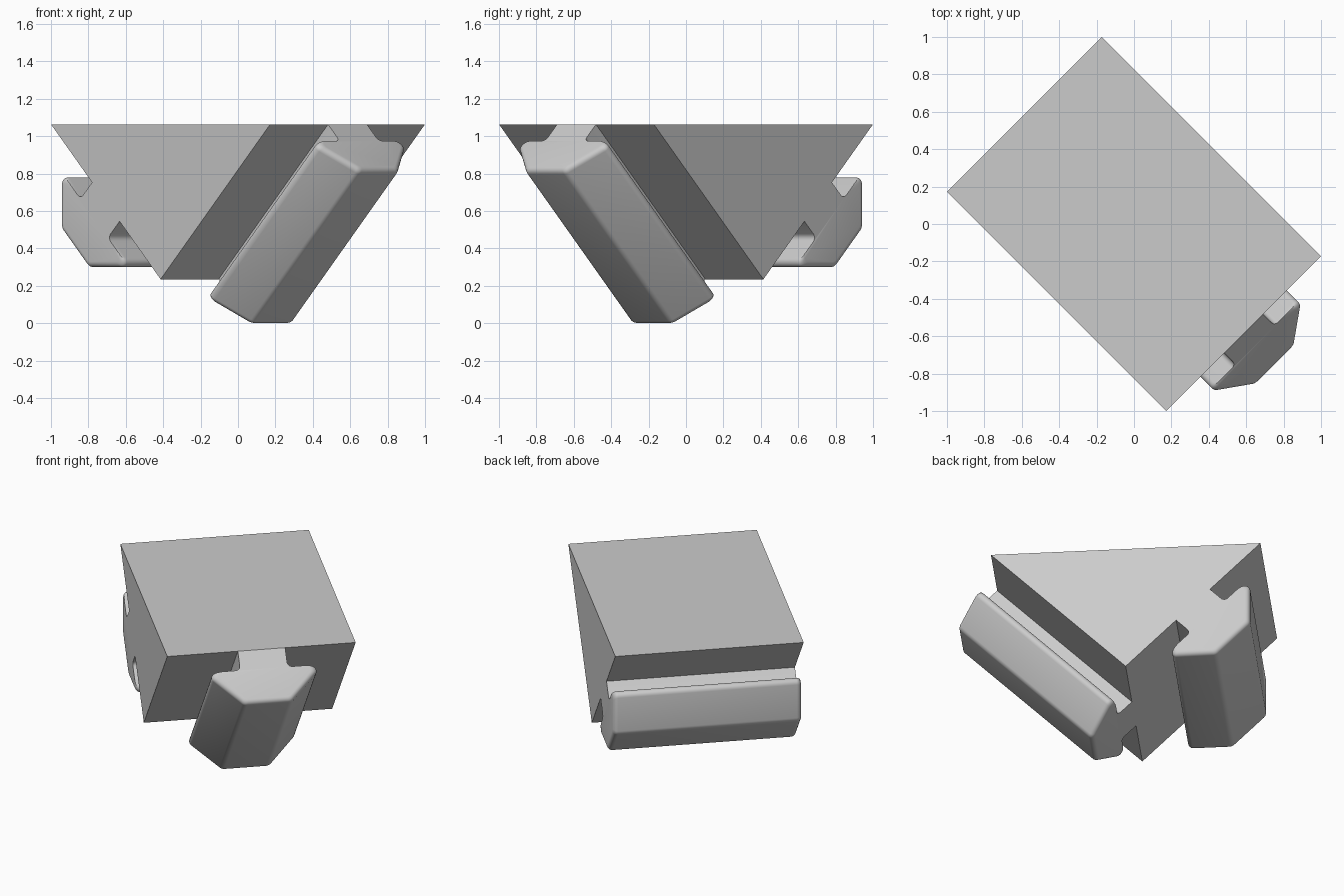
import bpy, bmesh, math
from mathutils import Matrix, Vector

cube = bpy.data.objects.get("Cube")
if cube:
    bpy.data.objects.remove(cube, do_unlink=True)

HALF = 0.828                    # half width and height of the wedge
SIDE = HALF * math.sqrt(2)      # edge of each square sloping face
KEEL = 0.235                    # height of the wedge's lower edge
ROUND = 0.03                    # edge rounding on the rails
NECK, UNDER, TOP, SLOPE = 0.147, 0.125, 0.347, 0.494

grey = bpy.data.materials.new("plain grey")
grey.use_nodes = True
grey.diffuse_color = (0.6, 0.6, 0.6, 1)
grey.node_tree.nodes["Principled BSDF"].inputs["Base Color"].default_value = (0.6, 0.6, 0.6, 1)


def frame(x, y, z, origin):
    """Matrix from three axes and an origin."""
    m = Matrix((x, y, z)).transposed().to_4x4()
    m.translation = origin
    return m


def loft(name, sections, matrix):
    """Join equal closed sections into a capped solid."""
    bm = bmesh.new()
    rings = [[bm.verts.new(matrix @ p) for p in s] for s in sections]
    for a, b in zip(rings, rings[1:]):
        for i in range(len(a)):
            j = (i + 1) % len(a)
            bm.faces.new((a[i], a[j], b[j], b[i]))
    bm.faces.new(rings[0])
    bm.faces.new(rings[-1])
    bmesh.ops.recalc_face_normals(bm, faces=bm.faces)
    mesh = bpy.data.meshes.new(name)
    bm.to_mesh(mesh)
    bm.free()
    mesh.materials.append(grey)
    mesh.shade_smooth()
    mesh.set_sharp_from_angle(angle=math.radians(30))
    ob = bpy.data.objects.new(name, mesh)
    bpy.context.scene.collection.objects.link(ob)
    return ob


def fillet(before, corner, after, radius, steps=6):
    """Points of an arc that rounds a corner."""
    p = Vector(corner)
    a, b = (Vector(before) - p).normalized(), (Vector(after) - p).normalized()
    half = a.angle(b) / 2
    centre = p + (a + b).normalized() * radius / math.sin(half)
    start = p + a * radius / math.tan(half) - centre
    end = p + b * radius / math.tan(half) - centre
    sweep = start.angle_signed(end)
    return [centre + Matrix.Rotation(-sweep * k / steps, 2) @ start for k in range(steps + 1)]


def rail_outline(inset):
    """T-shaped rail section, with the outside of the head drawn in by inset."""
    top, slope = TOP - inset, SLOPE - inset * math.sqrt(2)
    pts = [(NECK, 0), (NECK, UNDER), (slope - UNDER, UNDER), (slope - top, top), (0, top)]
    half = [Vector(pts[0])]
    for i, radius in ((1, ROUND), (2, ROUND), (3, ROUND * 1.5)):
        half += fillet(pts[i - 1], pts[i], pts[i + 1], radius)
    return half + [Vector((-p.x, p.y)) for p in reversed(half)]


def rail(name, matrix):
    """Rail of one face length with rounded head ends."""
    arc = [math.pi / 2 * k / 5 for k in range(6)]
    ends = [(ROUND * (1 - math.cos(t)), ROUND * (1 - math.sin(t))) for t in arc]
    stations = ends + [(SIDE - s, i) for s, i in reversed(ends)]
    return loft(name, [[Vector((p.x, s, p.y)) for p in rail_outline(i)]
                       for s, i in stations], matrix)


r = math.sqrt(0.5)
along = Vector((r, r, 0))
across = Vector((r, -r, 0))
up = Vector((0, 0, 1))
keel = Vector((0, 0, KEEL))

# Wedge block, turned an eighth of a circle
triangle = ((0, 0), (HALF, HALF), (-HALF, HALF))
loft("wedge_block", [[Vector((x, s * SIDE / 2, z)) for x, z in triangle] for s in (-1, 1)],
     frame(across, along, up, keel))

# Rail that runs down the front left sloping face
rise = (across + up).normalized()
rail("sloping_rail", frame(along, rise, (across - up).normalized(), keel))

# Rail that runs level along the back right sloping face
rise = (up - across).normalized()
rail("level_rail", frame(rise, along, (-across - up).normalized(),
                         keel + rise * SIDE / 2 - along * SIDE / 2))
